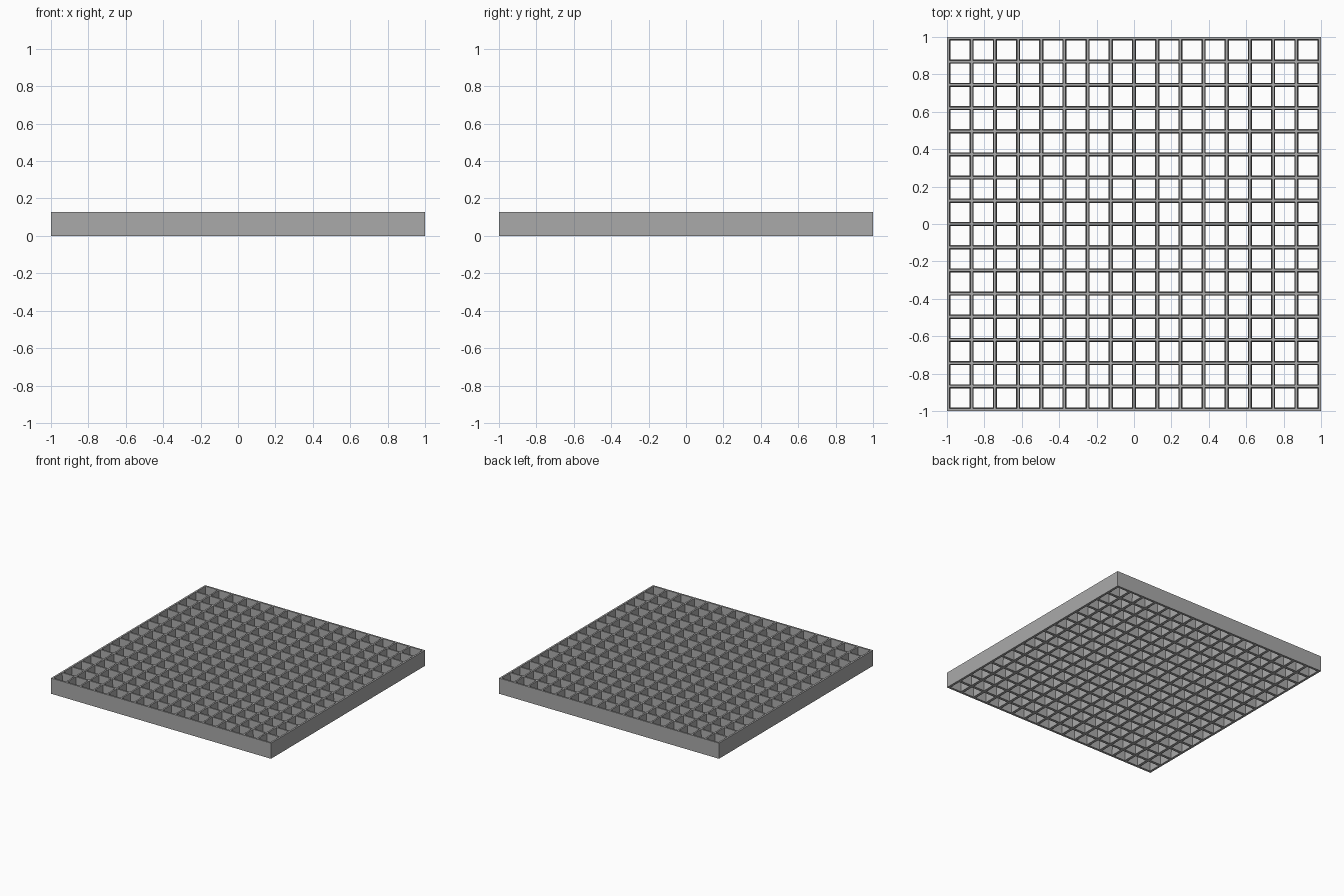
import bpy
import bmesh

CELLS = 16
HEIGHT = 0.128
TOP_BAR = 0.013      # bar width at the top
BASE_BAR = 0.022     # bar width at the bottom
PITCH = (2.0 - 0.016) / CELLS

old = bpy.data.objects.get("Cube")
if old:
    bpy.data.objects.remove(old, do_unlink=True)

grey = bpy.data.materials.new("mid grey")
grey.use_nodes = True
colour = (0.40, 0.40, 0.40, 1.0)
grey.diffuse_color = colour
grey.node_tree.nodes["Principled BSDF"].inputs["Base Color"].default_value = colour


def bar_edges(width):
    """Both edges of every bar along one axis, with a straight outer rim."""
    edges = []
    for i in range(CELLS + 1):
        centre = (i - CELLS / 2) * PITCH
        edges += [centre - width / 2, centre + width / 2]
    edges[0], edges[-1] = -1.0, 1.0
    return edges


bm = bmesh.new()


def lattice(width, z):
    edges = bar_edges(width)
    return [[bm.verts.new((x, y, z)) for y in edges] for x in edges]


top = lattice(TOP_BAR, HEIGHT)
base = lattice(BASE_BAR, 0.0)
last = 2 * CELLS + 1


def corners(grid, i, j):
    return [grid[i][j], grid[i + 1][j], grid[i + 1][j + 1], grid[i][j + 1]]


for i in range(last):
    for j in range(last):
        upper, lower = corners(top, i, j), corners(base, i, j)
        if i % 2 and j % 2:
            # Sloping walls of an open cell
            for k in range(4):
                n = (k + 1) % 4
                bm.faces.new((upper[k], upper[n], lower[n], lower[k]))
        else:
            # Top and bottom of the bars
            bm.faces.new(upper)
            bm.faces.new(lower[::-1])

# Outer rim walls
for k in range(last):
    for a, b in (((k, 0), (k + 1, 0)), ((last, k), (last, k + 1)),
                 ((k + 1, last), (k, last)), ((0, k + 1), (0, k))):
        bm.faces.new((base[a[0]][a[1]], base[b[0]][b[1]],
                      top[b[0]][b[1]], top[a[0]][a[1]]))

bmesh.ops.recalc_face_normals(bm, faces=bm.faces)
mesh = bpy.data.meshes.new("floor_grating")
bm.to_mesh(mesh)
bm.free()
mesh.materials.append(grey)
grating = bpy.data.objects.new("floor_grating", mesh)
bpy.context.collection.objects.link(grating)
